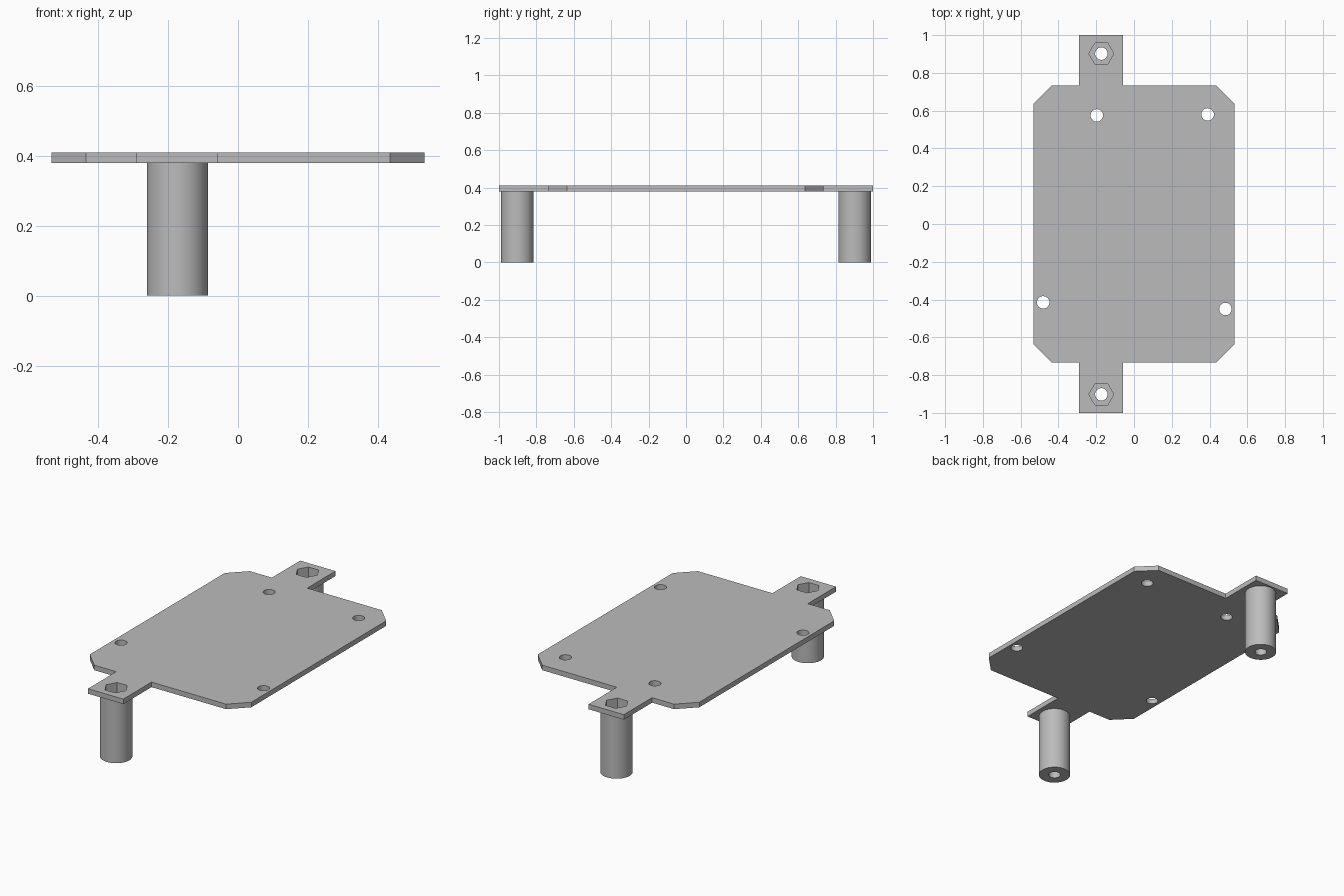
import bpy
import bmesh
from math import pi, cos, sin

if "Cube" in bpy.data.objects:
    bpy.data.objects.remove(bpy.data.objects["Cube"], do_unlink=True)

HEIGHT, PLATE_Z = 0.41, 0.38
HALF_X, HALF_Y, CHAMFER = 0.533, 0.734, 0.098
TAB_LEFT, TAB_RIGHT = -0.29, -0.057
POST_X, POST_Y, POST_R = -0.173, 0.902, 0.0875
HOLE_R, NUT_R, NUT_FLOOR = 0.033, 0.066, 0.28

grey = bpy.data.materials.new("plain grey")
grey.use_nodes = True
colour = (0.5, 0.5, 0.5, 1)
grey.diffuse_color = colour
grey.node_tree.nodes["Principled BSDF"].inputs["Base Color"].default_value = colour


def circle(x, y, radius, sides):
    return [(x + radius * cos(2 * pi * i / sides), y + radius * sin(2 * pi * i / sides))
            for i in range(sides)]


def prism(name, outline, z0, z1):
    """Extrude a flat outline upwards from z0 to z1."""
    bm = bmesh.new()
    base = bm.faces.new([bm.verts.new((x, y, z0)) for x, y in outline])
    top = bmesh.ops.extrude_face_region(bm, geom=[base])["geom"]
    bmesh.ops.translate(bm, vec=(0, 0, z1 - z0),
                        verts=[g for g in top if isinstance(g, bmesh.types.BMVert)])
    bmesh.ops.recalc_face_normals(bm, faces=bm.faces)
    mesh = bpy.data.meshes.new(name)
    bm.to_mesh(mesh)
    bm.free()
    mesh.materials.append(grey)
    obj = bpy.data.objects.new(name, mesh)
    bpy.context.collection.objects.link(obj)
    return obj


def drill(obj, outline, z0, z1):
    """Cut a prism out of the part, then discard the cutter."""
    cutter = prism("cutter", outline, z0, z1)
    cutter.hide_render = True
    bpy.ops.object.select_all(action="DESELECT")
    bpy.context.view_layer.objects.active = obj
    obj.select_set(True)
    mod = obj.modifiers.new("drill", "BOOLEAN")
    mod.operation, mod.solver, mod.object = "DIFFERENCE", "EXACT", cutter
    bpy.ops.object.modifier_apply(modifier=mod.name)
    bpy.data.objects.remove(cutter, do_unlink=True)


# Mounting plate: chamfered rectangle with a tab at each end
front_half = [
    (-HALF_X, CHAMFER - HALF_Y), (CHAMFER - HALF_X, -HALF_Y),
    (TAB_LEFT, -HALF_Y), (TAB_LEFT, -1), (TAB_RIGHT, -1), (TAB_RIGHT, -HALF_Y),
    (HALF_X - CHAMFER, -HALF_Y), (HALF_X, CHAMFER - HALF_Y),
]
back_half = [(x, -y) for x, y in reversed(front_half)]
plate = prism("mounting_plate", front_half + back_half, PLATE_Z, HEIGHT)

# Screw holes through the plate
for x, y in [(-0.197, 0.575), (0.39, 0.58), (-0.481, -0.415), (0.484, -0.45)]:
    drill(plate, circle(x, y, HOLE_R, 32), 0.3, 0.5)

# Standoff posts, each with a bore and a hexagonal nut pocket
for name, y in (("front_post", -POST_Y), ("back_post", POST_Y)):
    nut = circle(POST_X, y, NUT_R, 6)
    drill(plate, nut, 0.3, 0.5)
    post = prism(name, circle(POST_X, y, POST_R, 64), 0, PLATE_Z)
    drill(post, circle(POST_X, y, HOLE_R, 32), -0.1, 0.5)
    drill(post, nut, NUT_FLOOR, 0.5)
    bpy.ops.object.shade_smooth_by_angle(angle=pi / 6)
